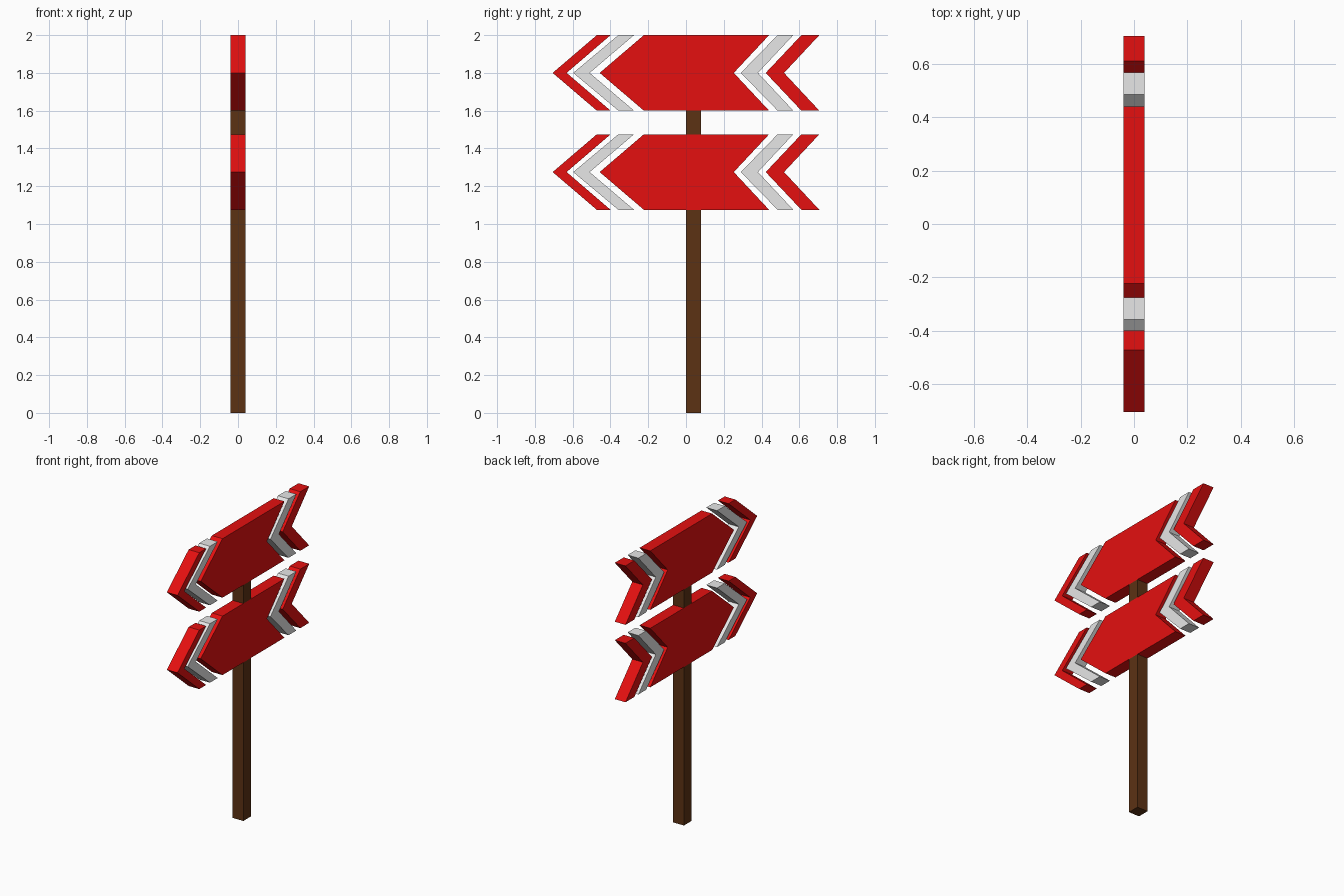
import bpy
import bmesh

if "Cube" in bpy.data.objects:
    bpy.data.objects.remove(bpy.data.objects["Cube"])


def material(name, rgb):
    m = bpy.data.materials.new(name)
    m.diffuse_color = (*rgb, 1.0)
    m.use_nodes = True
    m.node_tree.nodes["Principled BSDF"].inputs["Base Color"].default_value = m.diffuse_color
    return m


RED = material("sign red", (0.78, 0.005, 0.005))
WHITE = material("pale grey", (0.80, 0.80, 0.80))
BROWN = material("dark wood brown", (0.107, 0.032, 0.007))

HALF_THICK = 0.04   # boards and post share the same thickness
HALF_HEIGHT = 0.20  # half height of a board


def prism(name, outline, mat):
    """Extrude a (y, z) outline across the thickness of the sign."""
    bm = bmesh.new()
    face = bm.faces.new([bm.verts.new((-HALF_THICK, y, z)) for y, z in outline])
    ext = bmesh.ops.extrude_face_region(bm, geom=[face])
    verts = [v for v in ext["geom"] if isinstance(v, bmesh.types.BMVert)]
    bmesh.ops.translate(bm, verts=verts, vec=(2 * HALF_THICK, 0, 0))
    bmesh.ops.recalc_face_normals(bm, faces=bm.faces)
    mesh = bpy.data.meshes.new(name)
    bm.to_mesh(mesh)
    bm.free()
    mesh.materials.append(mat)
    obj = bpy.data.objects.new(name, mesh)
    bpy.context.collection.objects.link(obj)
    return obj


def arrow_piece(name, z, tip, shoulder, tail, notch, mat):
    """Left-pointing band: pointed edge tip/shoulder, notched edge tail/notch."""
    top, low = z + HALF_HEIGHT, z - HALF_HEIGHT
    prism(name, [(tip, z), (shoulder, low), (tail, low),
                 (notch, z), (tail, top), (shoulder, top)], mat)


# Each piece: name, tip, shoulder, tail, notch, colour
PIECES = [
    ("tip_chevron", -0.706, -0.472, -0.399, -0.632, RED),
    ("front_stripe", -0.597, -0.358, -0.275, -0.510, WHITE),
    ("board", -0.457, -0.223, 0.440, 0.253, RED),
    ("rear_stripe", 0.290, 0.485, 0.568, 0.381, WHITE),
    ("tail_chevron", 0.422, 0.611, 0.706, 0.519, RED),
]

# Two arrow signs
for level, z in (("lower", 1.275), ("upper", 1.80)):
    for part, tip, shoulder, tail, notch, mat in PIECES:
        arrow_piece(f"{level}_{part}", z, tip, shoulder, tail, notch, mat)

# Post below and between the boards
for name, z0, z1 in (("post", 0.0, 1.075), ("post_link", 1.475, 1.60)):
    prism(name, [(0.0, z0), (0.08, z0), (0.08, z1), (0.0, z1)], BROWN)
